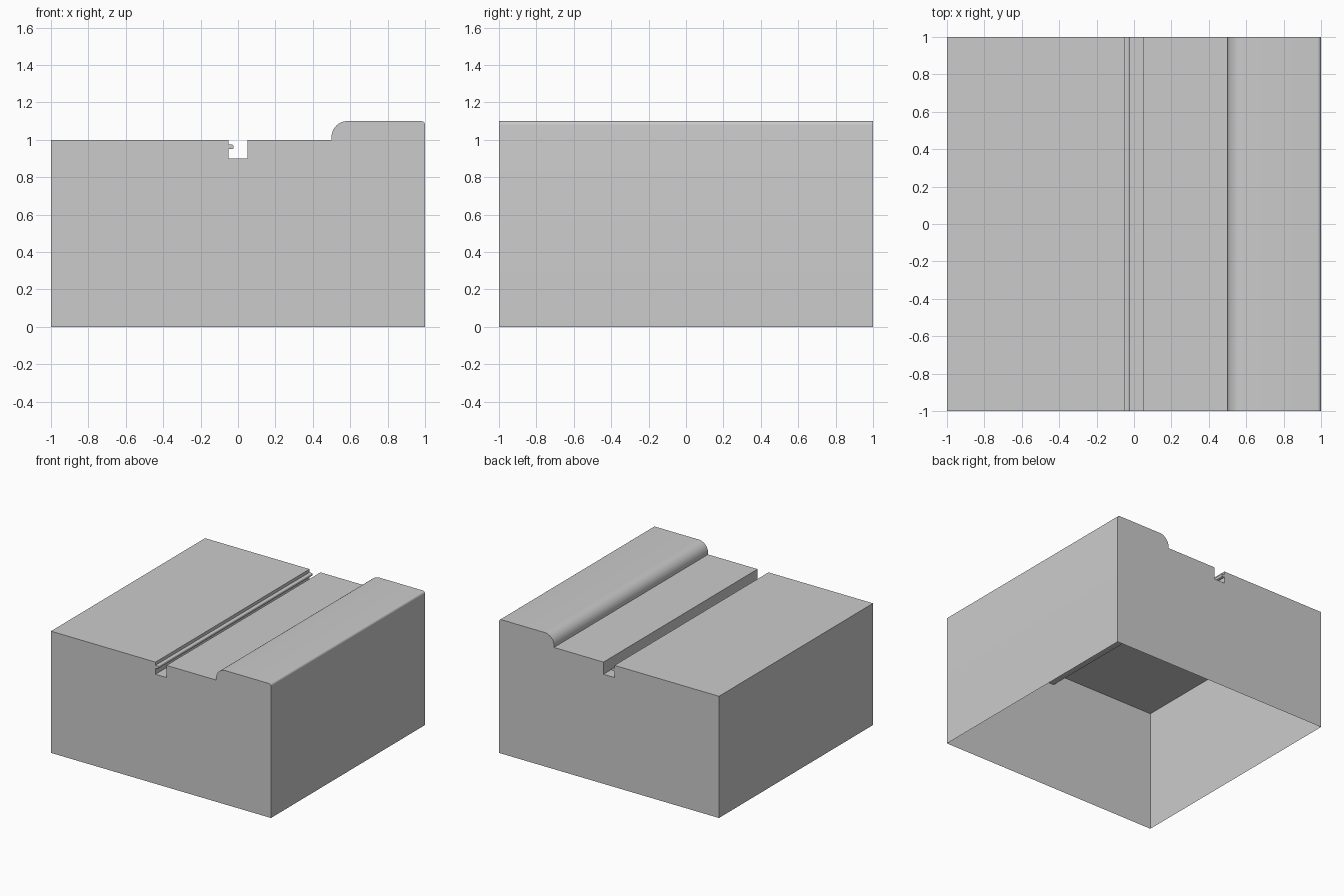
import bpy, bmesh
from math import sin, cos, radians

if "Cube" in bpy.data.objects:
    bpy.data.objects.remove(bpy.data.objects["Cube"])


def arc(cx, cz, r, start, end, steps):
    """Points on a circular arc in the xz plane, angles in degrees."""
    angles = [radians(start + (end - start) * i / steps) for i in range(steps + 1)]
    return [(cx + r * cos(a), cz + r * sin(a)) for a in angles]


# Cross-section, from the bottom left over the top to the bottom right
profile = [(-1, 0), (-1, 1), (-0.05, 1)]
profile += [(-0.05, 0.974)]                                    # small rib in the groove
profile += arc(-0.032, 0.966, 0.008, 90, 0, 4)
profile += arc(-0.032, 0.958, 0.008, 0, -90, 4)
profile += [(-0.05, 0.95)]
profile += [(-0.05, 0.9), (0.05, 0.9), (0.05, 1), (0.5, 1)]    # groove and step
profile += arc(0.585, 1.015, 0.085, 180, 90, 14)               # rounded raised strip
profile += arc(0.98, 1.08, 0.02, 90, 0, 6)
profile += [(1, 0)]

# Sheet swept front to back, end walls closed, underside left open
bm = bmesh.new()
front = [bm.verts.new((x, -1, z)) for x, z in profile]
back = [bm.verts.new((x, 1, z)) for x, z in profile]
for i in range(len(profile) - 1):
    bm.faces.new((front[i], back[i], back[i + 1], front[i + 1]))
bm.faces.new(front[::-1])
bm.faces.new(back)

# Make the outer side the front of every face
bm.normal_update()
for f in bm.faces:
    if len(f.verts) > 4:
        if f.normal.y * f.calc_center_median().y < 0:
            f.normal_flip()
    elif (f.normal.z < -0.5) and f.calc_center_median().z > 0.99:
        f.normal_flip()

mesh = bpy.data.meshes.new("grooved_block")
bm.to_mesh(mesh)
bm.free()
block = bpy.data.objects.new("grooved_block", mesh)
bpy.context.collection.objects.link(block)

# Smooth the rounded edges, keep the corners sharp
bpy.context.view_layer.objects.active = block
block.select_set(True)
bpy.ops.object.shade_smooth_by_angle(angle=radians(30))
